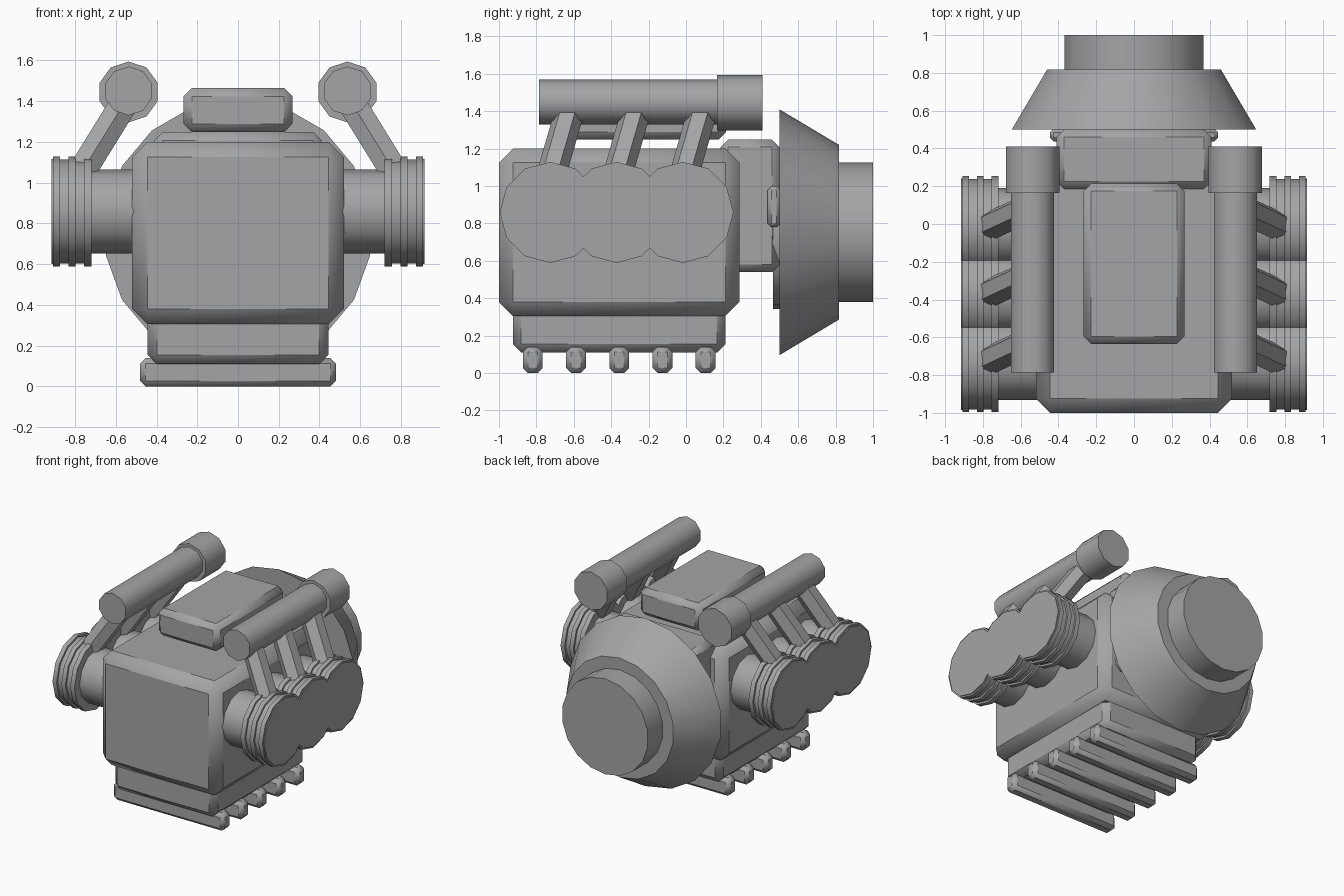
import bpy, bmesh, math
from mathutils import Vector

if "Cube" in bpy.data.objects:
    bpy.data.objects.remove(bpy.data.objects["Cube"])

grey = bpy.data.materials.new("dark_grey")
grey.diffuse_color = (0.37, 0.375, 0.387, 1)
grey.use_nodes = True
grey.node_tree.nodes["Principled BSDF"].inputs["Base Color"].default_value = grey.diffuse_color


def finish(name, bm, angle=40):
    bmesh.ops.recalc_face_normals(bm, faces=bm.faces)
    me = bpy.data.meshes.new(name)
    bm.to_mesh(me)
    bm.free()
    me.polygons.foreach_set("use_smooth", [True] * len(me.polygons))
    me.set_sharp_from_angle(angle=math.radians(angle))
    me.materials.append(grey)
    ob = bpy.data.objects.new(name, me)
    bpy.context.collection.objects.link(ob)
    return ob


def box(name, lo, hi, chamfer):
    """Chamfered box between two corners."""
    bm = bmesh.new()
    bmesh.ops.create_cube(bm, size=1)
    for v in bm.verts:
        v.co = [(a + b) / 2 + c * (b - a) for a, b, c in zip(lo, hi, v.co)]
    bmesh.ops.bevel(bm, geom=bm.edges[:], offset=chamfer, segments=1,
                    profile=0.5, affect='EDGES')
    return finish(name, bm)


def lathe(name, origin, axis, up, sides, profile):
    """Capped solid turned round axis; profile is (distance, radius), first vertex points up."""
    o, a = Vector(origin), Vector(axis).normalized()
    u = Vector(up)
    u = (u - a * u.dot(a)).normalized()
    w = a.cross(u)
    bm = bmesh.new()
    rings = []
    for t, r in profile:
        rings.append([bm.verts.new(o + a * t + (u * math.cos(k) + w * math.sin(k)) * r)
                      for k in (2 * math.pi * i / sides for i in range(sides))])
    for p, q in zip(rings, rings[1:]):
        for i in range(sides):
            j = (i + 1) % sides
            bm.faces.new((p[i], p[j], q[j], q[i]))
    bm.faces.new(rings[0])
    bm.faces.new(rings[-1])
    return finish(name, bm)


UP = (0, 0, 1)

# Crankcase, sump, gearbox and intake cover
box("crankcase", (-0.52, -1.0, 0.305), (0.52, 0.285, 1.2), 0.075)
box("sump", (-0.443, -0.926, 0.11), (0.443, 0.212, 0.5), 0.045)
box("gearbox", (-0.41, 0.185, 0.54), (0.41, 0.5, 1.248), 0.04)
box("gearbox_flange", (-0.445, 0.437, 0.78), (0.445, 0.505, 1.0), 0.02)
box("intake_cover", (-0.267, -0.635, 1.248), (0.267, 0.214, 1.464), 0.04)

# Cross rails underneath
for i in range(5):
    y = -0.819 + 0.231 * i
    box(f"foot_rail_{i + 1}", (-0.48, y - 0.053, 0), (0.48, y + 0.053, 0.14), 0.027)

# Bell housing and output drum at the back
lathe("mounting_disc", (0, 0, 0.753), (0, 1, 0), UP, 18, [(0.465, 0.41), (0.51, 0.41)])
lathe("bell_housing", (0, 0, 0.753), (0, 1, 0), UP, 18, [(0.5, 0.657), (0.818, 0.467)])
lathe("output_drum", (0, 0, 0.753), (0, 1, 0), UP, 18, [(0.78, 0.374), (1.0, 0.374)])

# Finned cylinder: plain barrel, then a head with three fins
fins = [(0.4, 0.206), (0.718, 0.206), (0.718, 0.27), (0.755, 0.27), (0.755, 0.255),
        (0.797, 0.255), (0.797, 0.27), (0.832, 0.27), (0.832, 0.255),
        (0.873, 0.255), (0.873, 0.27), (0.908, 0.27), (0.908, 0.258), (0.915, 0.258)]

for side, s in (("left", -1), ("right", 1)):
    # Cylinders with their exhaust branches
    for i in range(3):
        y = -0.726 + 0.355 * i
        lathe(f"cylinder_{side}_{i + 1}", (0, y, 0.859), (s, 0, 0), UP, 12, fins)
        a = Vector((s * 0.775, y, 1.04))
        b = Vector((s * 0.565, y + 0.098, 1.38))
        lathe(f"exhaust_branch_{side}_{i + 1}", a, b - a, (0, 1, 0), 6,
              [(0, 0.079), ((b - a).length, 0.079)])
    # Exhaust manifold and its collector
    lathe(f"manifold_{side}", (s * 0.537, 0, 1.45), (0, 1, 0), UP, 10,
          [(-0.785, 0.12), (0.2, 0.12)])
    lathe(f"collector_{side}", (s * 0.537, 0, 1.445), (0, 1, 0), UP, 10,
          [(0.165, 0.149), (0.41, 0.149)])
